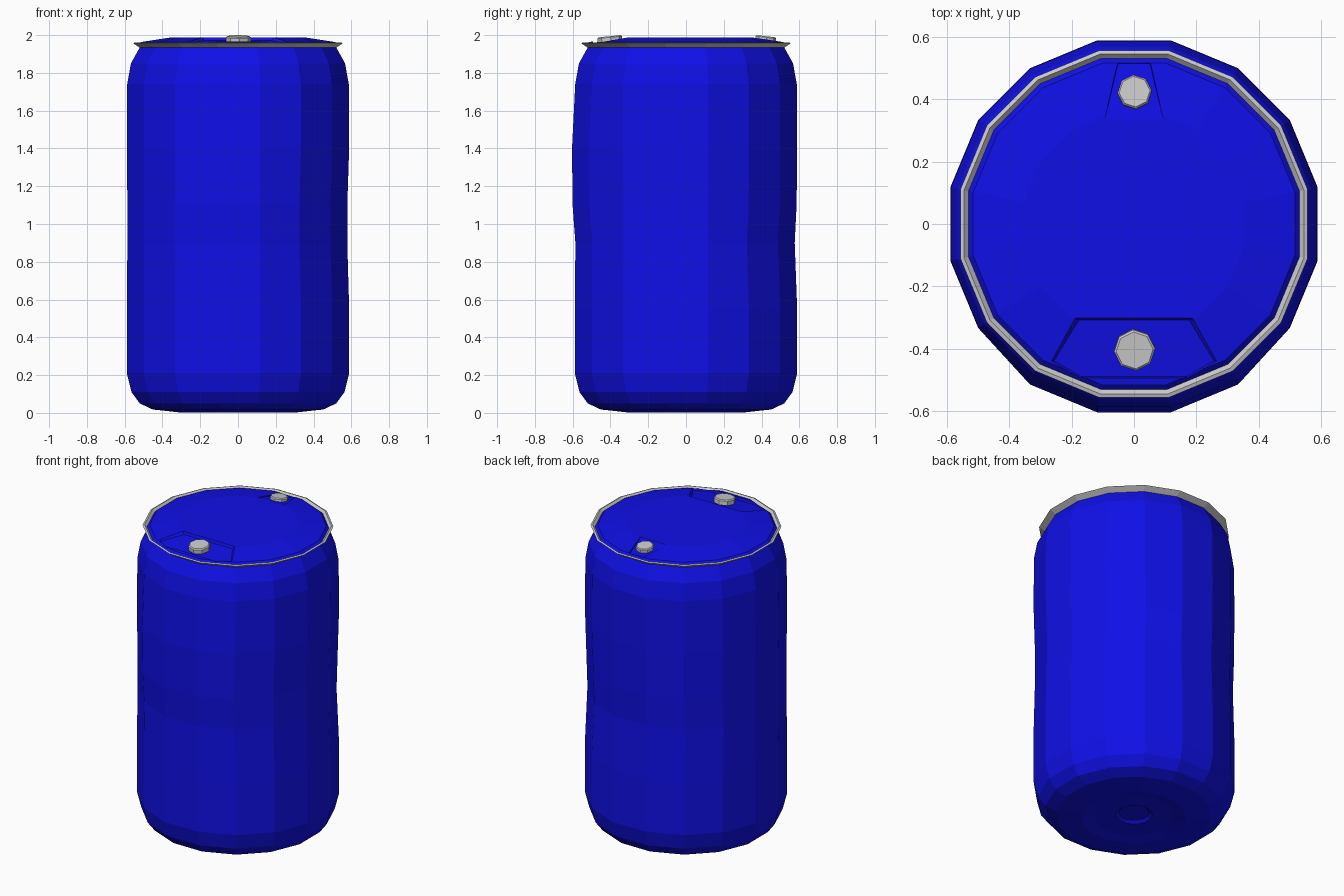
import bpy, bmesh, math

cube = bpy.data.objects.get("Cube")
if cube:
    bpy.data.objects.remove(cube, do_unlink=True)


def material(name, rgb):
    mat = bpy.data.materials.new(name)
    mat.use_nodes = True
    mat.diffuse_color = (*rgb, 1)
    mat.node_tree.nodes["Principled BSDF"].inputs["Base Color"].default_value = (*rgb, 1)
    return mat


BLUE = material("blue_plastic", (0.005, 0.005, 0.8))
STEEL = material("grey_metal", (0.6, 0.6, 0.6))


def finish(bm, name, mat):
    bmesh.ops.recalc_face_normals(bm, faces=bm.faces)
    mesh = bpy.data.meshes.new(name)
    bm.to_mesh(mesh)
    bm.free()
    obj = bpy.data.objects.new(name, mesh)
    obj.data.materials.append(mat)
    bpy.context.collection.objects.link(obj)
    return obj


def lathe(name, profile, mat, sides=16, turn=0.5, loop=False, bottom=True, top=True, shape=None):
    """Spin a (radius, height) profile into a faceted solid."""
    bm = bmesh.new()
    rings = []
    for r, z in profile:
        ring = []
        for i in range(sides):
            a = math.tau * (i + turn) / sides
            ring.append(bm.verts.new((r * math.cos(a), r * math.sin(a), z)))
        rings.append(ring)
    pairs = list(zip(rings, rings[1:]))
    if loop:
        pairs.append((rings[-1], rings[0]))
    for low, high in pairs:
        for i in range(sides):
            j = (i + 1) % sides
            bm.faces.new((low[i], low[j], high[j], high[i]))
    if bottom and not loop:
        bm.faces.new(rings[0])
    if top and not loop:
        bm.faces.new(rings[-1])
    if shape:
        for v in bm.verts:
            shape(v.co)
    return finish(bm, name, mat)


def dent(co):
    """Slight bulge at the front and hollow at the back."""
    if co.y < -0.45 and 1.05 < co.z < 1.5:
        co.y -= 0.015
    if co.y > 0.3 and 0.7 < co.z < 1.0:
        co.y -= 0.01
    if co.x > 0.3 and 0.7 < co.z < 1.2:
        co.x -= 0.007


# Barrel wall with a hollowed foot
lathe("barrel_body", [(0.09, 0.035), (0.11, 0.02), (0.24, 0.015), (0.31, 0.002), (0.46, 0.018),
                      (0.53, 0.05), (0.575, 0.11), (0.6, 0.21), (0.6, 0.55), (0.597, 0.9),
                      (0.597, 1.1), (0.6, 1.4), (0.598, 1.74), (0.578, 1.85), (0.53, 1.935)],
      BLUE, top=False, shape=dent)

# Metal clamp ring
lathe("clamp_ring", [(0.53, 1.933), (0.567, 1.958), (0.555, 1.962), (0.538, 1.945)], STEEL, loop=True)

# Domed lid
lid = lathe("lid", [(0.5, 1.92), (0.543, 1.945), (0.525, 1.963), (0.36, 1.988)], BLUE)


def cut_pocket(outline, slope, y0, z0):
    """Sink a sloped-floor pocket into the lid; outline is its right half."""
    points = outline + [(-x, y) for x, y in reversed(outline)]
    mid = sum(y for _, y in points) / len(points)
    bm = bmesh.new()
    levels = []
    for rise, grow in ((0, 0.93), (0.06, 1.14)):
        levels.append([bm.verts.new((x * grow, mid + (y - mid) * grow,
                                     z0 + slope * (y - y0) + rise)) for x, y in points])
    low, high = levels
    bm.faces.new(low)
    bm.faces.new(high)
    for i in range(len(points)):
        j = (i + 1) % len(points)
        bm.faces.new((low[i], low[j], high[j], high[i]))
    cutter = finish(bm, "pocket_cutter", BLUE)
    cutter.hide_render = True
    mod = lid.modifiers.new("pocket", 'BOOLEAN')
    mod.operation = 'DIFFERENCE'
    mod.solver = 'EXACT'
    mod.object = cutter
    bpy.context.view_layer.objects.active = lid
    bpy.ops.object.modifier_apply(modifier=mod.name)
    bpy.data.objects.remove(cutter, do_unlink=True)


cut_pocket([(0.19, -0.3), (0.275, -0.44), (0.18, -0.495)], 0.11, -0.3, 1.971)
cut_pocket([(0.055, 0.52), (0.1, 0.33)], -0.17, 0.33, 1.987)

# Screw plugs
for name, y, r, tilt in (("front_plug", -0.405, 0.066, 0.1), ("back_plug", 0.424, 0.055, -0.12)):
    plug = lathe(name, [(r * 0.95, -0.035), (r, -0.03), (r, -0.006), (r * 0.9, 0)], STEEL, sides=8, turn=0.1)
    plug.location = (0.002, y, 1.994)
    plug.rotation_euler.x = tilt
